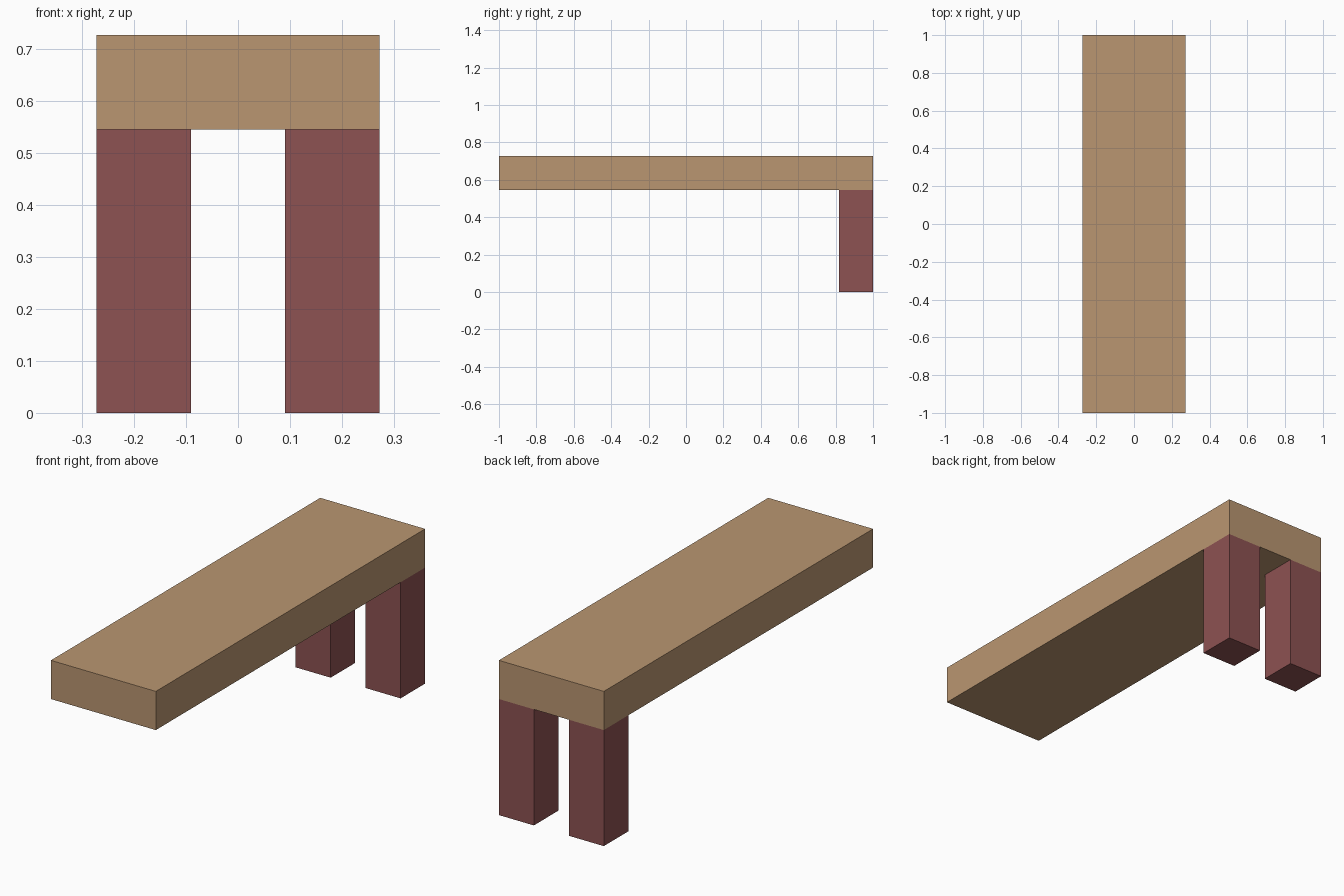
import bpy
import bmesh
from mathutils import Vector

cube = bpy.data.objects.get("Cube")
if cube:
    bpy.data.objects.remove(cube, do_unlink=True)

U = 2 / 11  # block unit: the plank is 3 x 11 x 1 units, each leg 1 x 1 x 3


def make_material(name, rgb):
    mat = bpy.data.materials.new(name)
    mat.use_nodes = True
    colour = (*rgb, 1.0)
    mat.diffuse_color = colour
    mat.node_tree.nodes["Principled BSDF"].inputs["Base Color"].default_value = colour
    return mat


def make_box(name, centre, size, mat):
    mesh = bpy.data.meshes.new(name)
    bm = bmesh.new()
    bmesh.ops.create_cube(bm, size=1)
    bmesh.ops.scale(bm, vec=Vector(size), verts=bm.verts)
    bm.to_mesh(mesh)
    bm.free()
    mesh.materials.append(mat)
    obj = bpy.data.objects.new(name, mesh)
    obj.location = centre
    bpy.context.collection.objects.link(obj)
    return obj


tan_wood = make_material("tan_wood", (0.491, 0.305, 0.165))
red_wood = make_material("dark_red_wood", (0.266, 0.084, 0.084))

# Long plank resting on the legs
make_box("plank", (0, 0, 3.5 * U), (3 * U, 11 * U, U), tan_wood)

# Pair of legs under the back end
for side, name in ((1, "back_left_leg"), (-1, "back_right_leg")):
    make_box(name, (side * U, 5 * U, 1.5 * U), (U, U, 3 * U), red_wood)
